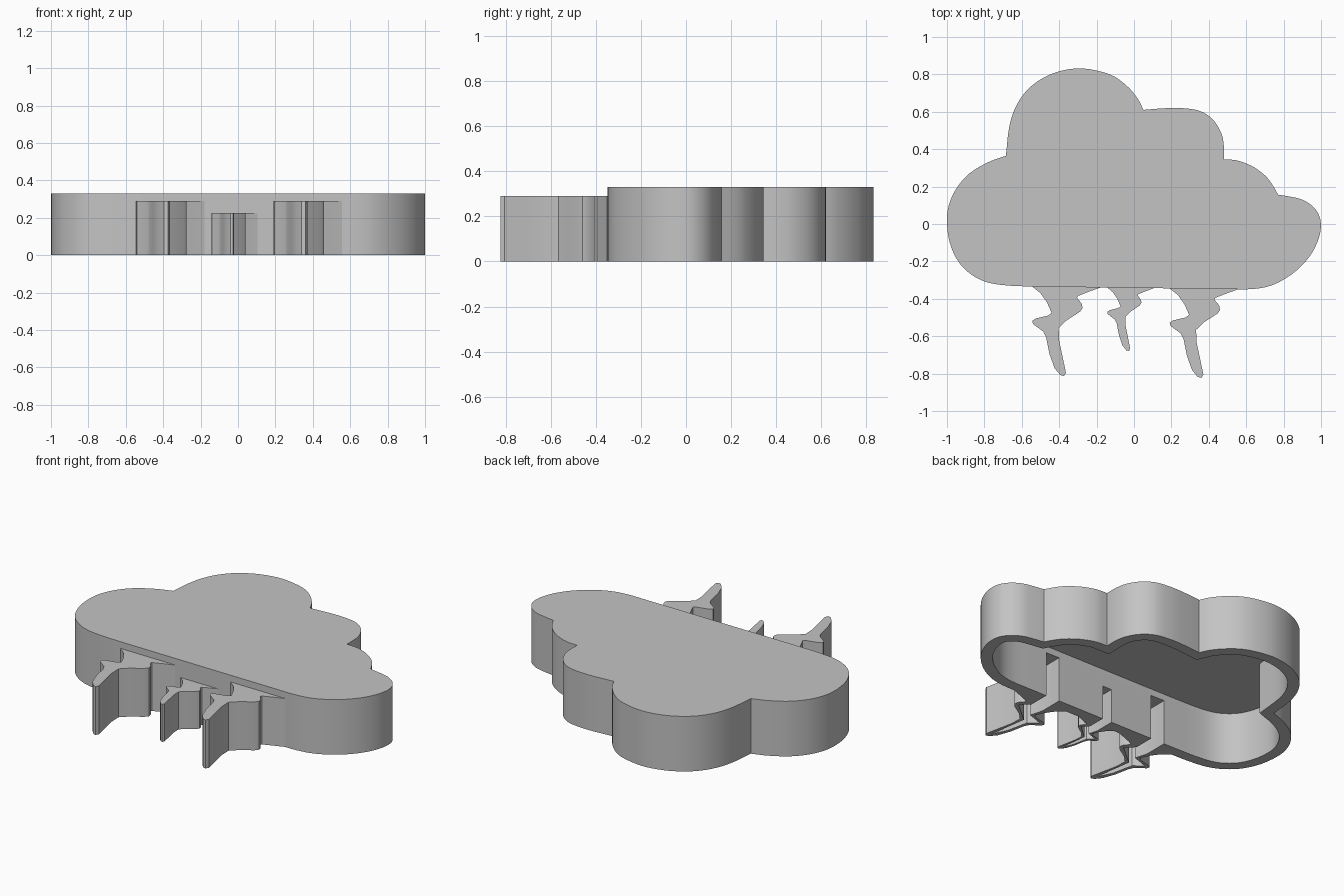
import bpy
import bmesh
import math
from mathutils import Vector

old = bpy.data.objects.get("Cube")
if old:
    bpy.data.objects.remove(old, do_unlink=True)

grey = bpy.data.materials.new("plain grey")
grey.use_nodes = True
grey.diffuse_color = (0.55, 0.55, 0.55, 1)
grey.node_tree.nodes["Principled BSDF"].inputs["Base Color"].default_value = grey.diffuse_color


def spline(points, steps):
    """Smooth open curve through the points, without its last point."""
    pts = [Vector(p) for p in points]
    pts = [2 * pts[0] - pts[1]] + pts + [2 * pts[-1] - pts[-2]]
    out = []
    for a, b, c, d in zip(pts, pts[1:], pts[2:], pts[3:]):
        for i in range(steps):
            t = i / steps
            out.append(0.5 * (2 * b + (c - a) * t + (2 * a - 5 * b + 4 * c - d) * t ** 2
                              + (3 * b - a - 3 * c + d) * t ** 3))
    return out


def inset(outline, width):
    """Mitred inward offset of a clockwise outline."""
    out = []
    for i, p in enumerate(outline):
        before = (p - outline[i - 1]).normalized()
        after = (outline[(i + 1) % len(outline)] - p).normalized()
        n1 = Vector((before.y, -before.x))
        n2 = Vector((after.y, -after.x))
        out.append(p + (n1 + n2) * width / (1 + n1.dot(n2)))
    return out


def prism(name, outline, low, high):
    bm = bmesh.new()
    face = bm.faces.new([bm.verts.new((p[0], p[1], low)) for p in outline])
    side = bmesh.ops.extrude_face_region(bm, geom=[face])["geom"]
    bmesh.ops.translate(bm, vec=(0, 0, high - low),
                        verts=[v for v in side if isinstance(v, bmesh.types.BMVert)])
    bmesh.ops.recalc_face_normals(bm, faces=bm.faces)
    mesh = bpy.data.meshes.new(name)
    bm.to_mesh(mesh)
    bm.free()
    mesh.materials.append(grey)
    obj = bpy.data.objects.new(name, mesh)
    bpy.context.collection.objects.link(obj)
    return obj


def activate(obj):
    bpy.ops.object.select_all(action="DESELECT")
    obj.select_set(True)
    bpy.context.view_layer.objects.active = obj


def cut(obj, cutter):
    activate(obj)
    mod = obj.modifiers.new("hollow", "BOOLEAN")
    mod.operation = "DIFFERENCE"
    mod.solver = "EXACT"
    mod.object = cutter
    bpy.ops.object.modifier_apply(modifier=mod.name)


# Cloud outline: one smooth run per lobe, with creases between, clockwise
lobes = [
    [(-.685, .365), (-.665, .53), (-.62, .65), (-.54, .745), (-.42, .81), (-.28, .832),
     (-.13, .8), (-.04, .74), (.02, .67), (.05, .61)],
    [(.05, .61), (.15, .618), (.25, .62), (.35, .605), (.42, .56), (.465, .49), (.48, .42), (.48, .345)],
    [(.48, .345), (.55, .34), (.63, .31), (.7, .26), (.74, .21), (.77, .157)],
    [(.77, .157), (.83, .147), (.9, .13), (.96, .09), (.995, .03), (.995, -.05), (.96, -.14),
     (.9, -.22), (.82, -.285), (.73, -.33), (.63, -.348), (.5, -.348)],
    [(-.5, -.335), (-.66, -.33), (-.78, -.313), (-.87, -.27), (-.94, -.2), (-.985, -.1),
     (-1, .01), (-.99, .1), (-.95, .19), (-.88, .27), (-.78, .33), (-.685, .365)],
]
outline = []
for index, lobe in enumerate(lobes):
    outline += spline(lobe, 4)
    if index == 3:
        outline.append(Vector(lobe[-1]))

# Cloud shell, open underneath
cloud = prism("cloud_shell", outline, 0, .33)
cavity = prism("cavity_cutter", inset(outline, .065), -.1, .31)
cut(cloud, cavity)
cutters = [cavity]

# Bolt outline with flared root, and its hollow channel
bolt = [(-.11, .03), (-.11, .005), (-.06, -.035), (-.025, -.085), (0, -.141), (-.02, -.155),
        (-.085, -.17), (-.104, -.183), (-.1, -.2), (-.045, -.24), (-.03, -.27), (-.012, -.36),
        (.015, -.435), (.045, -.472), (.066, -.478), (.076, -.46), (.055, -.36), (.04, -.29),
        (.037, -.221), (.08, -.18), (.15, -.135), (.165, -.115), (.16, -.09), (.135, -.06),
        (.14, -.05), (.19, -.03), (.26, -.005), (.26, .03)]
channel = [(0, .1), (0, -.08), (.022, -.155), (-.075, -.187), (-.02, -.23), (.008, -.36),
           (.052, -.45), (.03, -.32), (.015, -.215), (.14, -.11), (.09, -.06), (.09, .1)]

parts = [cloud]
for name, x, y, sx, sy, top in [("right_bolt", -.44, -.335, 1, 1, .29),
                                ("middle_bolt", -.072, -.34, .68, .71, .225),
                                ("left_bolt", .295, -.345, 1, 1, .29)]:
    shape = [(x + sx * px, y + sy * py) for px, py in bolt]
    hollow = [(x + sx * px, y + sy * py) for px, py in channel]
    body = prism(name, shape, 0, top)
    cutter = prism(name + "_cutter", hollow, -.1, top - .02)
    cut(body, cutter)
    cut(cloud, cutter)
    parts.append(body)
    cutters.append(cutter)

for cutter in cutters:
    bpy.data.objects.remove(cutter, do_unlink=True)

# Soft lobes, crisp rims and creases
for part in parts:
    activate(part)
    bpy.ops.object.shade_smooth_by_angle(angle=math.radians(30))
